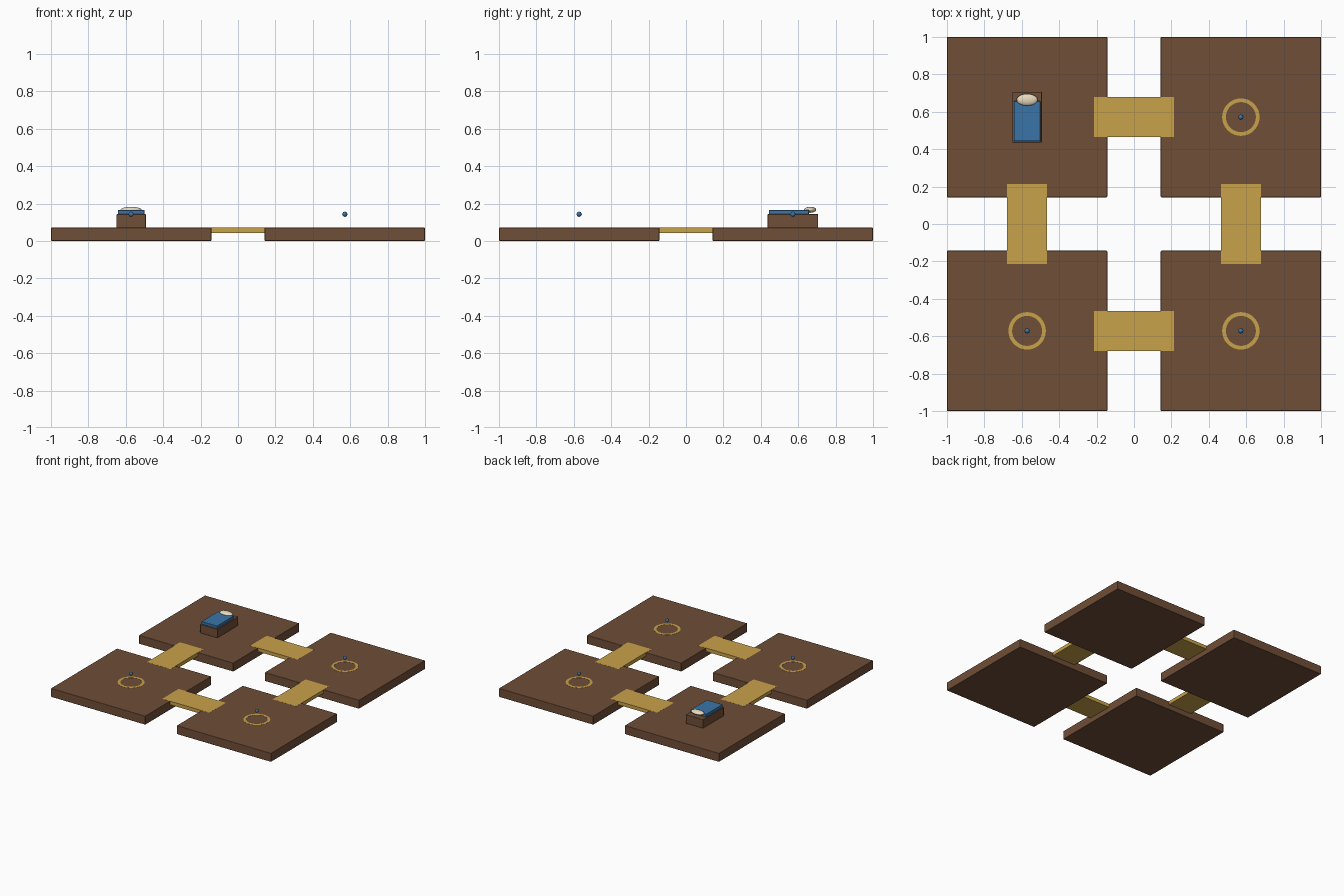
import bpy, bmesh, math

if "Cube" in bpy.data.objects:
    bpy.data.objects.remove(bpy.data.objects["Cube"])

U = 1 / 7            # design unit: platforms are 6 units wide, 8 apart
C = 4 * U            # platform centre offset
TOP = 0.5 * U        # platform top height


def material(name, rgb):
    m = bpy.data.materials.new(name)
    lin = [((c / 255 + 0.055) / 1.055) ** 2.4 for c in rgb]
    m.diffuse_color = (*lin, 1)
    m.use_nodes = True
    m.node_tree.nodes["Principled BSDF"].inputs["Base Color"].default_value = m.diffuse_color
    return m


BROWN = material("brown wood", (111, 78, 55))
GOLD = material("gold", (201, 162, 74))
BLUE = material("blue", (58, 117, 168))
CREAM = material("cream", (232, 220, 192))


def add_object(name, bm, mat, loc=(0, 0, 0)):
    me = bpy.data.meshes.new(name)
    bm.to_mesh(me)
    bm.free()
    me.materials.append(mat)
    ob = bpy.data.objects.new(name, me)
    ob.location = loc
    bpy.context.collection.objects.link(ob)
    return ob


def smooth(ob, angle):
    bpy.ops.object.select_all(action='DESELECT')
    ob.select_set(True)
    bpy.context.view_layer.objects.active = ob
    bpy.ops.object.shade_smooth_by_angle(angle=math.radians(angle))


def box(name, lo, hi, mat, bevel=0.0):
    size = [b - a for a, b in zip(lo, hi)]
    mid = [(a + b) / 2 for a, b in zip(lo, hi)]
    bm = bmesh.new()
    bmesh.ops.create_cube(bm, size=1)
    bmesh.ops.scale(bm, vec=size, verts=bm.verts)
    ob = add_object(name, bm, mat, mid)
    if bevel:
        smooth(ob, 60)
        mod = ob.modifiers.new("soft_edges", 'BEVEL')
        mod.width, mod.segments, mod.harden_normals = bevel, 2, True
    return ob


def ball(name, loc, radii, mat, segs, rings):
    bm = bmesh.new()
    bmesh.ops.create_uvsphere(bm, u_segments=segs, v_segments=rings, radius=1)
    bmesh.ops.scale(bm, vec=radii, verts=bm.verts)
    ob = add_object(name, bm, mat, loc)
    smooth(ob, 80)


def ring(name, x, y, r_in, r_out, z0, z1, mat, n=48):
    # flat washer made by spinning a small rectangular profile
    bm = bmesh.new()
    v = [bm.verts.new(p) for p in
         ((r_in, 0, z0), (r_out, 0, z0), (r_out, 0, z1), (r_in, 0, z1))]
    e = [bm.edges.new((v[i], v[(i + 1) % 4])) for i in range(4)]
    bmesh.ops.spin(bm, geom=v + e, cent=(0, 0, 0), axis=(0, 0, 1),
                   angle=math.tau, steps=n)
    bmesh.ops.remove_doubles(bm, verts=bm.verts, dist=1e-5)
    bmesh.ops.recalc_face_normals(bm, faces=bm.faces)
    add_object(name, bm, mat, (x, y, 0))


# platforms, with a ring marker and floating bead on all but the bed one
for sx in (-1, 1):
    for sy in (-1, 1):
        x, y = sx * C, sy * C
        box("platform", (x - 3 * U, y - 3 * U, 0),
            (x + 3 * U, y + 3 * U, TOP), BROWN, 0.004)
        if (sx, sy) != (-1, 1):
            ring("floor_ring", x, y, 0.08, 0.1, TOP - 0.001, TOP + 0.001, GOLD)
            ball("bead", (x, y, U), (0.0145,) * 3, BLUE, 8, 4)

# bridges between neighbouring platforms
L, W, Z0, Z1 = 1.5 * U, 0.75 * U, 0.3 * U, TOP + 0.0005
for s in (-1, 1):
    c = s * C
    box("bridge_x", (-L, c - W, Z0), (L, c + W, Z1), GOLD)
    box("bridge_y", (c - W, -L, Z0), (c + W, L, Z1), GOLD)

# bed on the back left platform
box("bed_base", (-C - 0.0786, 0.436, TOP - 0.001),
    (-C + 0.0786, 0.707, U), BROWN, 0.003)
box("blanket", (-C - 0.0714, 0.443, U - 0.001),
    (-C + 0.0714, 0.657, U + 0.0225), BLUE, 0.003)
ball("pillow", (-C, 0.664, 0.1665), (0.056, 0.032, 0.016), CREAM, 24, 14)
